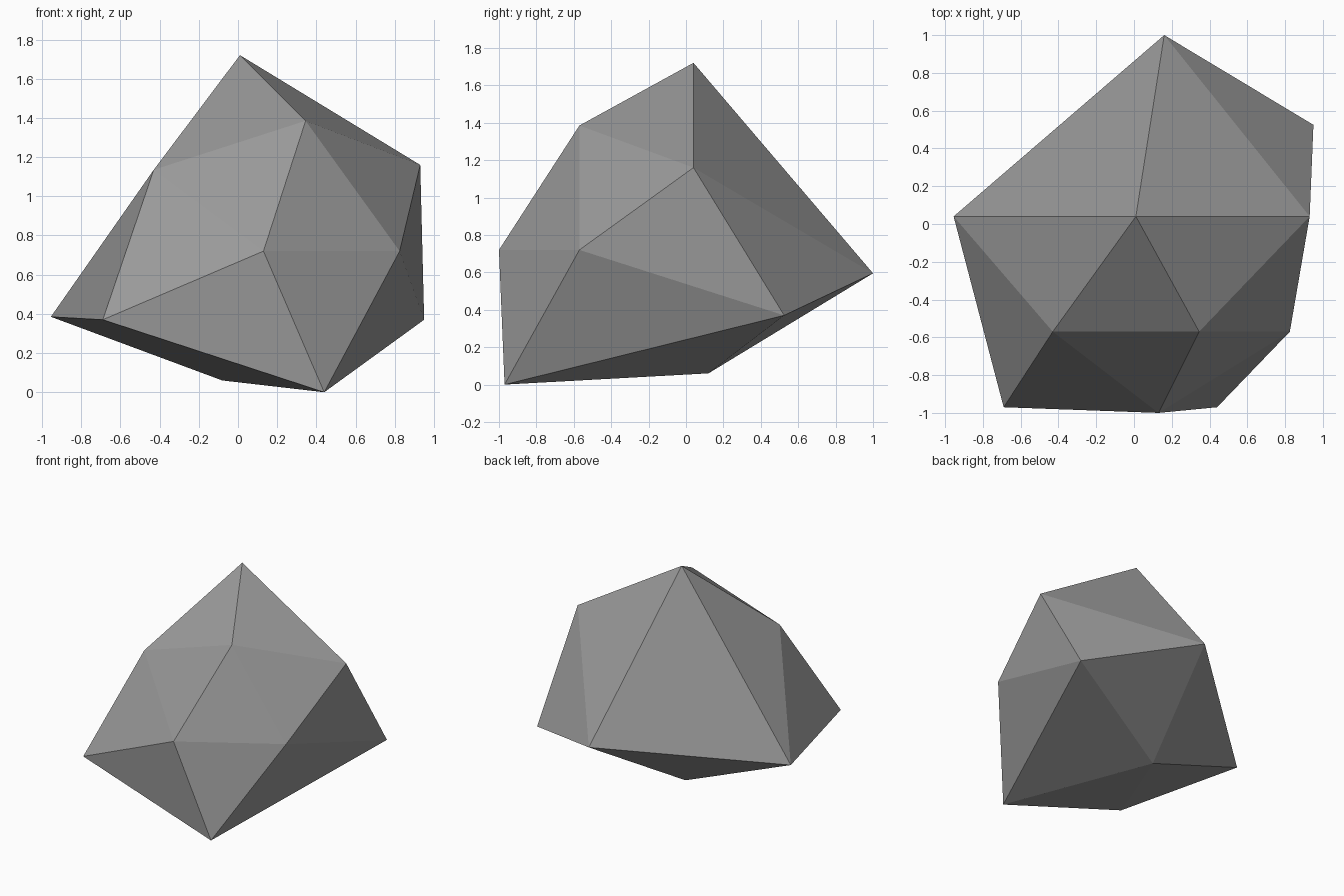
import bpy, bmesh

if "Cube" in bpy.data.objects:
    bpy.data.objects.remove(bpy.data.objects["Cube"])

# Low-poly boulder: a distorted icosahedron made of two poles and two rings
TOP = (0.01, 0.04, 1.72)
BOTTOM = (0.44, -0.97, 0.0)
UPPER = [(0.16, 1.0, 0.595), (-0.955, 0.04, 0.385), (-0.43, -0.57, 1.135),
         (0.345, -0.57, 1.385), (0.93, 0.04, 1.16)]
LOWER = [(-0.08, 0.12, 0.06), (-0.69, -0.97, 0.37), (0.13, -1.0, 0.72),
         (0.825, -0.57, 0.72), (0.95, 0.525, 0.37)]

bm = bmesh.new()
top, bottom = bm.verts.new(TOP), bm.verts.new(BOTTOM)
up = [bm.verts.new(p) for p in UPPER]
low = [bm.verts.new(p) for p in LOWER]

# Caps around the poles and a zigzag band between the rings
for i in range(5):
    j = (i + 1) % 5
    bm.faces.new((top, up[i], up[j]))
    bm.faces.new((up[i], low[i], up[j]))
    bm.faces.new((low[i], low[j], up[j]))
    bm.faces.new((bottom, low[j], low[i]))
bmesh.ops.recalc_face_normals(bm, faces=bm.faces)

mesh = bpy.data.meshes.new("rock")
bm.to_mesh(mesh)
bm.free()

# Plain grey stone
stone = bpy.data.materials.new("stone grey")
stone.diffuse_color = (0.32, 0.32, 0.32, 1)
stone.use_nodes = True
stone.node_tree.nodes["Principled BSDF"].inputs["Base Color"].default_value = stone.diffuse_color
mesh.materials.append(stone)
rock = bpy.data.objects.new("rock", mesh)
bpy.context.collection.objects.link(rock)
